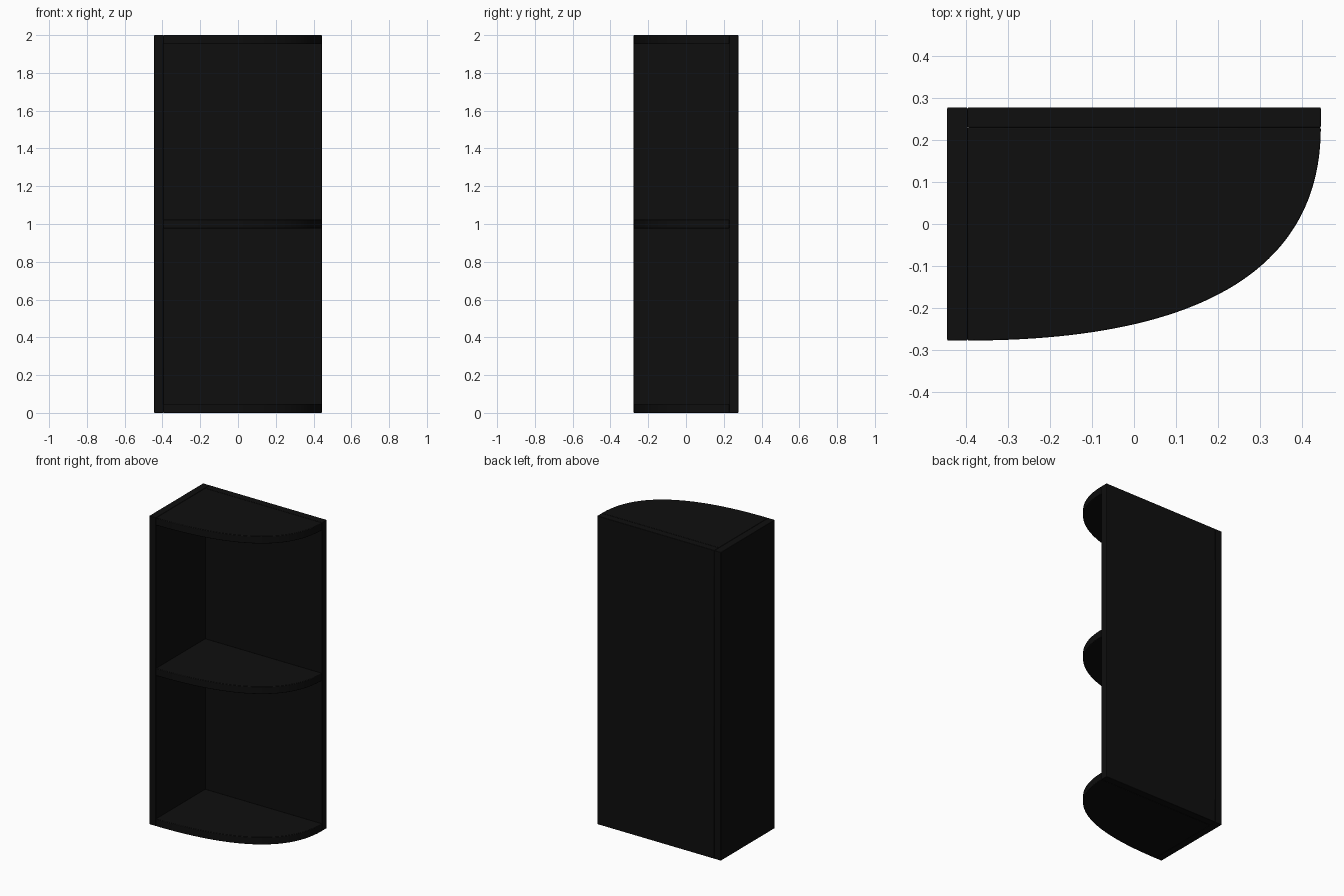
import bpy
import bmesh
from mathutils import Vector
from mathutils.geometry import interpolate_bezier

cube = bpy.data.objects.get("Cube")
if cube:
    bpy.data.objects.remove(cube)

# Overall extents and board thickness
X, Y, H, T = 0.444, 0.277, 2.0, 0.048
INNER_X, INNER_Y = -X + T, Y - T

black = bpy.data.materials.new("black_laminate")
black.use_nodes = True
colour = (0.0045, 0.0045, 0.0045, 1)
black.diffuse_color = colour
black.node_tree.nodes["Principled BSDF"].inputs["Base Color"].default_value = colour


def board(name, outline, z0, z1):
    """Extrude a flat outline into a board with slightly eased edges."""
    bm = bmesh.new()
    face = bm.faces.new([bm.verts.new((x, y, z0)) for x, y in outline])
    up = bmesh.ops.extrude_face_region(bm, geom=[face])["geom"]
    verts = [v for v in up if isinstance(v, bmesh.types.BMVert)]
    bmesh.ops.translate(bm, verts=verts, vec=(0, 0, z1 - z0))
    bmesh.ops.recalc_face_normals(bm, faces=bm.faces)
    mesh = bpy.data.meshes.new(name)
    bm.to_mesh(mesh)
    bm.free()
    mesh.materials.append(black)
    ob = bpy.data.objects.new(name, mesh)
    bpy.context.collection.objects.link(ob)
    bevel = ob.modifiers.new("eased_edges", "BEVEL")
    bevel.width = 0.003
    bevel.segments = 2
    bevel.limit_method = "ANGLE"
    bpy.ops.object.select_all(action="DESELECT")
    bpy.context.view_layer.objects.active = ob
    ob.select_set(True)
    bpy.ops.object.shade_smooth_by_angle()
    return ob


def rectangle(x0, x1, y0, y1):
    return [(x0, y0), (x1, y0), (x1, y1), (x0, y1)]


# Upright panels
board("side_panel", rectangle(-X, INNER_X, -Y, Y), 0, H)
board("back_panel", rectangle(INNER_X, X, INNER_Y, Y), 0, H)

# Shelf outline: square inner corner and a full curved front
width, depth = X - INNER_X, INNER_Y + Y
curve = interpolate_bezier(
    Vector((INNER_X, -Y)), Vector((INNER_X + 0.6 * width, -Y)),
    Vector((X, INNER_Y - 0.72 * depth)), Vector((X, INNER_Y)), 48)
shelf_outline = [(p.x, p.y) for p in curve] + [(INNER_X, INNER_Y)]

# Three matching shelves
for name, z in (("bottom_shelf", 0), ("middle_shelf", (H - T) / 2), ("top_shelf", H - T)):
    board(name, shelf_outline, z, z + T)
